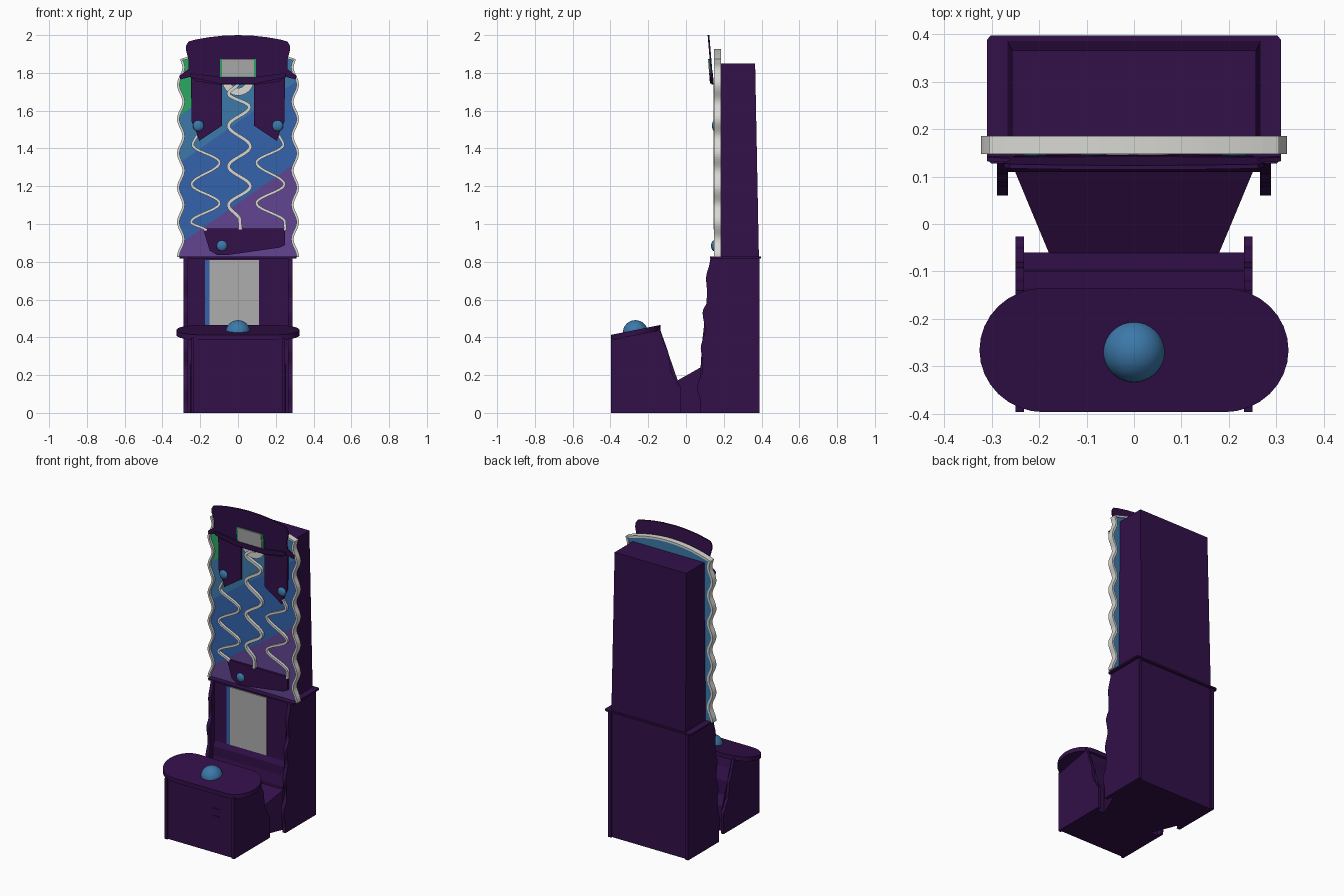
import bpy, bmesh, math
from mathutils import Vector

if "Cube" in bpy.data.objects:
    bpy.data.objects.remove(bpy.data.objects["Cube"])


def material(name, rgb):
    m = bpy.data.materials.new(name)
    m.diffuse_color = (*rgb, 1)
    m.use_nodes = True
    m.node_tree.nodes["Principled BSDF"].inputs["Base Color"].default_value = m.diffuse_color
    return m


DARK = material("dark purple", (.032, .005, .066))
WHITE = material("off white", (.68, .68, .65))
GREY = material("screen grey", (.42, .42, .42))
BLUE = material("blue", (.033, .125, .41))
SKY = material("light blue", (.045, .19, .40))
VIOLET = material("violet", (.12, .06, .28))
GREEN = material("green", (.02, .40, .12))


def finish(name, bm, mats, smooth=False):
    bmesh.ops.recalc_face_normals(bm, faces=bm.faces[:])
    me = bpy.data.meshes.new(name)
    bm.to_mesh(me)
    bm.free()
    for m in mats:
        me.materials.append(m)
    for p in me.polygons:
        p.use_smooth = smooth
    ob = bpy.data.objects.new(name, me)
    bpy.context.collection.objects.link(ob)
    return ob


def prism(name, pts, axis, a, b, mat, fn=None):
    """Extrude a 2D outline along an axis from a to b; fn moves each vertex."""
    place = {'x': lambda p, t: (t, p[0], p[1]),
             'y': lambda p, t: (p[0], t, p[1]),
             'z': lambda p, t: (p[0], p[1], t)}[axis]
    bm = bmesh.new()
    lo, hi = ([bm.verts.new(place(p, t)) for p in pts] for t in (a, b))
    bm.faces.new(lo)
    bm.faces.new(hi[::-1])
    for i in range(len(pts)):
        j = (i + 1) % len(pts)
        bm.faces.new((lo[i], lo[j], hi[j], hi[i]))
    if fn:
        for v in bm.verts:
            v.co = fn(v.co)
    bmesh.ops.triangulate(bm, faces=[f for f in bm.faces if len(f.verts) > 4])
    return finish(name, bm, [mat])


def box(name, x0, x1, y0, y1, z0, z1, mat, fn=None):
    return prism(name, [(x0, y0), (x1, y0), (x1, y1), (x0, y1)], 'z', z0, z1, mat, fn)


def ribbon(name, pts, y0, y1, thick, mat):
    """A thin wall following a line in the xz plane."""
    bm = bmesh.new()
    a, b = ([bm.verts.new((x, y, z)) for x, z in pts] for y in (y0, y1))
    for i in range(len(pts) - 1):
        bm.faces.new((a[i], a[i + 1], b[i + 1], b[i]))
    ob = finish(name, bm, [mat])
    s = ob.modifiers.new("wall", 'SOLIDIFY')
    s.thickness, s.offset = thick, 0
    return ob


def ball(name, c, r, mat, squash=1):
    bm = bmesh.new()
    bmesh.ops.create_uvsphere(bm, u_segments=32, v_segments=16, radius=r)
    for v in bm.verts:
        v.co = Vector((v.co.x, v.co.y * squash, v.co.z)) + Vector(c)
    return finish(name, bm, [mat], True)


def wave_line(keys, n=14):
    """Cosine easing between turning points."""
    out = []
    for (x0, z0), (x1, z1) in zip(keys, keys[1:]):
        for i in range(n):
            t = i / n
            out.append((x0 + (x1 - x0) * (1 - math.cos(math.pi * t)) / 2, z0 + (z1 - z0) * t))
    return out + [keys[-1]]


def mirror(pts):
    return pts + [(-x, z) for x, z in reversed(pts) if abs(x) > 1e-6]


# Lower cabinet: body with stepped front, wavy side panels, ledge
prism("cabinet_body", [(.38, 0), (.38, .82), (.14, .82), (.14, .43), (.125, .40),
                       (.125, .34), (.11, .28), (.11, 0)], 'x', -.27, .27, DARK)
fin = wave_line([(.13, .82), (.106, .71), (.12, .61), (.088, .53), (.101, .44),
                 (.078, .34), (.1, .25), (.06, .14), (.08, .03), (.075, 0)], 5)
for s, side in ((-1, "left"), (1, "right")):
    prism("cabinet_panel_" + side, fin + [(.39, 0), (.39, .82)], 'x', s * .266, s * .289, DARK)
ledge = [(-.302, .128), (.302, .128), (.31, .136), (.31, .389), (.302, .398),
         (-.302, .398), (-.31, .389), (-.31, .136)]
prism("cabinet_ledge", ledge, 'z', .817, .827, DARK)
box("cabinet_window", -.15, .112, .134, .142, .435, .81, GREY)
box("window_stripe", -.176, -.15, .134, .142, .435, .81, BLUE)


# Tapered upper cabinet
def taper(v):
    t = (v.z - .82) / 1.03
    return Vector((v.x * (1 - .035 * t), v.y - (.02 * t if v.y > .3 else 0), v.z))


box("upper_cabinet", -.267, .267, .18, .386, .82, 1.85, DARK, taper)

# Sloping tray between cabinet and pedestal
tray = [(-.257, .125), (-.18, -.06), (-.12, -.076), (0, -.084), (.12, -.076), (.18, -.06), (.257, .125)]
prism("tray", tray, 'z', 0, 1, DARK,
      lambda v: Vector((v.x, v.y, 0 if v.z < .5 else .197 + .57 * v.y)))

# Pedestal with wavy rear side panels, sloping top and trackball
prism("pedestal_body", [(-.387, 0), (-.387, .39), (-.15, .44), (-.135, .38), (-.1, .31),
                        (-.095, .22), (-.06, .16), (-.06, 0)], 'x', -.235, .235, DARK)
back = wave_line([(-.14, .45), (-.12, .38), (-.092, .31), (-.08, .22), (-.05, .165), (-.026, .13), (-.03, 0)], 5)
for s, side in ((-1, "left"), (1, "right")):
    prism("pedestal_panel_" + side, back + [(-.397, 0), (-.397, .395)], 'x', s * .232, s * .25, DARK)
top = []
for i in range(33):
    a = math.pi * (i / 16 - .5)
    sx = 1 if i <= 16 else -1
    if i == 16:
        top += [(.19, -.135), (-.19, -.135)]
    elif i < 32:
        top.append((sx * .19 + .136 * math.cos(a), -.266 + .131 * math.sin(a)))
top.append((-.19, -.397))
prism("pedestal_top", top, 'z', -.028, 0, DARK,
      lambda v: Vector((v.x, v.y, v.z + .413 + .2 * (v.y + .397))))
ball("trackball", (0, -.268, .425), .066, SKY)
box("coin_plate", .09, .15, -.391, -.385, .16, .29, DARK)
box("coin_slot", .095, .14, -.396, -.39, .238, .244, DARK)


# Playfield board with wavy sides and arched top
def half_width(z):
    if z > 1.87:
        return .295 * math.sqrt(max(0, 1 - (z - 1.87) / .05))
    return .302 + .014 * math.cos(math.tau * (z - 1.01) / .182)


rows = [.825 + 1.045 * i / 90 for i in range(91)] + [1.87 + .05 * (1 - (1 - i / 12) ** 2) for i in range(1, 12)] + [1.9199]
bm = bmesh.new()
prev = None
for z in rows:
    w = half_width(z)
    ring = [bm.verts.new(c) for c in ((-w, .165, z), (w, .165, z), (w, .18, z), (-w, .18, z))]
    if prev:
        for i in range(4):
            j = (i + 1) % 4
            bm.faces.new((prev[i], prev[j], ring[j], ring[i]))
    else:
        bm.faces.new(ring[::-1])
    prev = ring
bm.faces.new(prev)
bands = (1.11, 1.54, 1.79)
for c in bands:
    bmesh.ops.bisect_plane(bm, geom=bm.verts[:] + bm.edges[:] + bm.faces[:],
                           plane_co=(0, 0, c), plane_no=(-.7, 0, 1))
bm.normal_update()
for f in bm.faces:
    m = f.calc_center_median()
    front = m.y < .166
    f.material_index = sum(m.z - .7 * m.x > c for c in bands) if front else 2
finish("playfield_board", bm, [VIOLET, BLUE, SKY, GREEN])
ribbon("board_rim", mirror([(half_width(z), z) for z in rows]), .148, .186, .013, WHITE)

# Squiggle tracks
ribbon("track_middle", wave_line([(0, 1.745), (-.05, 1.69), (.06, 1.62), (-.05, 1.52), (.065, 1.41),
                                  (-.05, 1.305), (.065, 1.2), (-.05, 1.1), (.01, 1.02), (.012, .97)]),
       .146, .167, .018, WHITE)
for s, side in ((-1, "left"), (1, "right")):
    keys = [(.22, 1.47), (.24, 1.42), (.098, 1.325), (.245, 1.21), (.098, 1.11), (.248, 1.01), (.25 if s > 0 else .17, .965)]
    ribbon("track_" + side, wave_line([(s * x, z) for x, z in keys]), .148, .167, .014, WHITE)
    # Dark side fields and bumpers
    field = [(.25, 1.79), (.086, 1.75), (.086, 1.52), (.205, 1.44), (.225, 1.5), (.245, 1.54)]
    prism("side_field_" + side, [(s * x, z) for x, z in field], 'y', .152, .166, DARK)
    ball("bumper_" + side, (s * .21, .152, 1.52), .029, SKY, .5)

# Catch dish and its bumper
prism("catch_dish", [(-.185, .975), (.25, .975), (.25, .89), (.22, .875), (-.06, .835), (-.11, .835), (-.15, .86),
                     (-.15, .9), (-.11, .925)], 'y', .15, .166, DARK)
ball("dish_bumper", (-.085, .147, .885), .028, SKY, .5)

# Half ring under the header
arc = [math.pi * (1 + i / 20) for i in range(21)]
prism("half_ring", [(.085 * math.cos(a), 1.765 + .085 * math.sin(a)) for a in arc] +
      [(.045 * math.cos(a), 1.765 + .045 * math.sin(a)) for a in reversed(arc)], 'y', .156, .166, WHITE)


# Tilted header sign with side wings, screen and lower lip
def tilt(v):
    return Vector((v.x, v.y + .142 - .083 * (v.z - 1.73), v.z))


head = [(0, 2), (.08, 1.997), (.16, 1.988), (.23, 1.975), (.262, 1.966), (.274, 1.945), (.275, 1.92),
        (.262, 1.87), (.262, 1.82), (.31, 1.785), (.305, 1.765), (.25, 1.78), (.22, 1.755), (.1, 1.738)]
prism("header", mirror(head), 'y', -.005, .004, DARK, tilt)
prism("header_lip", mirror([(.09, 1.778), (.255, 1.8), (.25, 1.775), (.1, 1.745)]), 'y', -.014, .006, DARK, tilt)
box("screen_border", -.096, .096, -.010, -.004, 1.778, 1.874, GREEN, tilt)
box("header_screen", -.084, .084, -.014, -.009, 1.78, 1.873, GREY, tilt)
